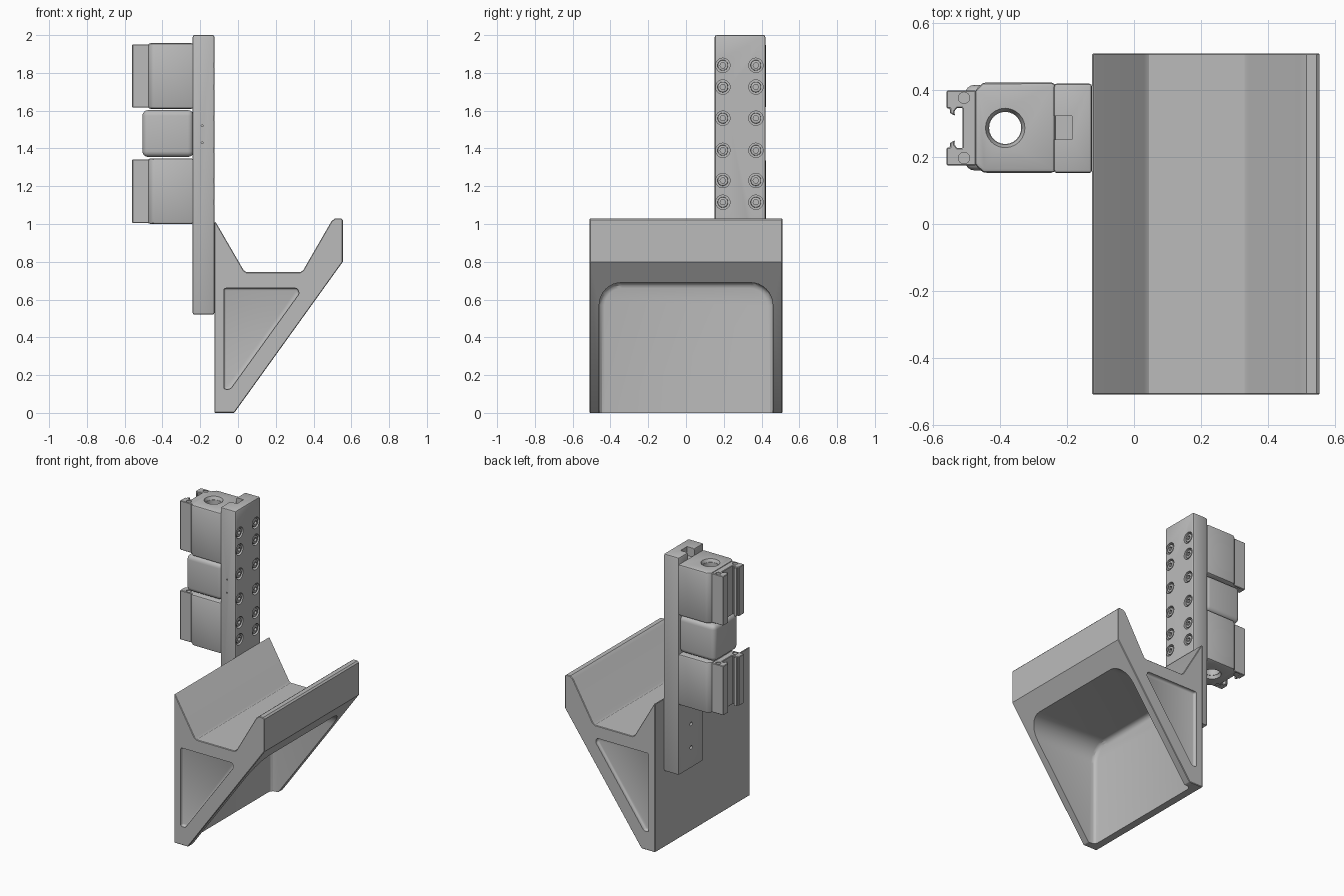
import bpy
import bmesh
import math
from mathutils import Matrix, Vector

if "Cube" in bpy.data.objects:
    bpy.data.objects.remove(bpy.data.objects["Cube"], do_unlink=True)

GREY = (0.5, 0.5, 0.5, 1.0)
grey = bpy.data.materials.new("plain grey")
grey.use_nodes = True
grey.diffuse_color = GREY
grey.node_tree.nodes["Principled BSDF"].inputs["Base Color"].default_value = GREY

TURN = {"x": Matrix.Rotation(math.pi / 2, 4, "Y"),
        "y": Matrix.Rotation(math.pi / 2, 4, "X"),
        "z": Matrix.Identity(4)}


def finish(name, bm):
    bmesh.ops.recalc_face_normals(bm, faces=bm.faces)
    mesh = bpy.data.meshes.new(name)
    bm.to_mesh(mesh)
    bm.free()
    mesh.materials.append(grey)
    obj = bpy.data.objects.new(name, mesh)
    bpy.context.collection.objects.link(obj)
    return obj


def prism(name, points, axis, start, end):
    """Extrude a flat outline along an axis."""
    place = {"x": lambda p, d: (d, p[0], p[1]),
             "y": lambda p, d: (p[0], d, p[1]),
             "z": lambda p, d: (p[0], p[1], d)}[axis]
    bm = bmesh.new()
    face = bm.faces.new([bm.verts.new(place(p, start)) for p in points])
    grown = bmesh.ops.extrude_face_region(bm, geom=[face])
    shift = Vector(place((0, 0), end - start))
    bmesh.ops.translate(bm, vec=shift,
                        verts=[v for v in grown["geom"] if isinstance(v, bmesh.types.BMVert)])
    return finish(name, bm)


def box(name, x, y, z):
    return prism(name, [(x[0], y[0]), (x[1], y[0]), (x[1], y[1]), (x[0], y[1])], "z", *z)


def rods(name, centres, axis, radius, length, sides=24, radius_2=None):
    """One object holding equal cylinders at several centres."""
    bm = bmesh.new()
    for c in centres:
        bmesh.ops.create_cone(bm, cap_ends=True, segments=sides, radius1=radius,
                              radius2=radius if radius_2 is None else radius_2,
                              depth=length, matrix=Matrix.Translation(c) @ TURN[axis])
    return finish(name, bm)


def apply(obj, mod):
    with bpy.context.temp_override(object=obj, active_object=obj):
        bpy.ops.object.modifier_apply(modifier=mod.name)


def bevel(obj, width, segments=2, angle=30):
    mod = obj.modifiers.new("round", "BEVEL")
    mod.width, mod.segments = width, segments
    mod.limit_method, mod.angle_limit = "ANGLE", math.radians(angle)
    apply(obj, mod)
    return obj


def cut(obj, *cutters):
    for cutter in cutters:
        cutter.hide_render = True
        mod = obj.modifiers.new("cut", "BOOLEAN")
        mod.operation, mod.solver, mod.object = "DIFFERENCE", "EXACT", cutter
        apply(obj, mod)
        bpy.data.objects.remove(cutter, do_unlink=True)
    return obj


# Cradle: wedge-shaped body with a V-shaped trough on top
HALF = 0.51
cradle = prism("cradle", [(-0.125, 0), (-0.02, 0), (0.555, 0.8), (0.555, 1.02), (0.545, 1.03),
                          (0.515, 1.03), (0.495, 1.015), (0.345, 0.755), (0.33, 0.745),
                          (0.045, 0.745), (0.03, 0.755), (-0.118, 1.01), (-0.125, 1.01)],
               "y", -HALF, HALF)
bevel(cradle, 0.006, 1, 50)

# Large hollow under the slope, with rounded upper corners
R, WALL, CEILING = 0.12, 0.46, 0.69
arch = [(-WALL, -0.1)]
for i in range(9):
    a = math.pi - i * math.pi / 16
    arch.append((-WALL + R + R * math.cos(a), CEILING - R + R * math.sin(a)))
arch += [(-y, z) for y, z in reversed(arch)]
hollow = bevel(prism("hollow_cutter", arch, "x", -0.07, 0.9), 0.03, 3, 40)
cut(cradle, hollow)

# Shallow triangular recess in each end
for side in (-1, 1):
    recess = prism("recess_cutter", [(-0.075, 0.125), (-0.04, 0.125), (0.325, 0.632),
                                     (0.315, 0.66), (-0.075, 0.66)],
                   "y", side * (HALF - 0.022), side * 0.6)
    cut(cradle, bevel(recess, 0.012, 3))

# Upright post with key slot, screw bores and mounting holes
MID = 0.287
post = bevel(box("post", (-0.24, -0.125), (0.152, 0.42), (0.52, 2.0)), 0.01)
screws = [(-0.125, y, z) for y in (0.195, 0.37)
          for z in (1.84, 1.725, 1.56, 1.39, 1.23, 1.115)]
cut(post,
    box("slot_cutter", (-0.3, -0.185), (0.253, 0.323), (1.94, 2.1)),
    rods("bore_cutter", screws, "x", 0.038, 0.05),
    rods("hole_cutter", [(-0.24, MID, z) for z in (0.66, 0.82)], "x", 0.012, 0.1, 16),
    rods("pin_cutter", [(-0.19, 0.152, z) for z in (1.43, 1.52)], "y", 0.005, 0.04, 8))

# Socket-head screws
heads = rods("screw_heads", [(x - 0.017, y, z) for x, y, z in screws], "x", 0.028, 0.028)
bevel(heads, 0.004)
cut(heads, rods("hex_cutter", screws, "x", 0.015, 0.036, 6))

# Carriage blocks with a shared vertical bore
BORE = (-0.385, MID)
parts = [cradle, post, heads]
for name, low, high in (("upper", 1.61, 1.957), ("lower", 1.0, 1.347)):
    block = prism(name + "_block", [(-0.235, 0.153), (-0.452, 0.153), (-0.476, 0.178),
                                    (-0.476, 0.398), (-0.452, 0.423), (-0.235, 0.423)],
                  "z", low, high)
    bevel(block, 0.012)
    cut(block, rods("bore_cutter", [(*BORE, 1.5)], "z", 0.048, 2))
    for z, r1, r2 in ((low, 0.068, 0.05), (high, 0.05, 0.068)):
        cut(block, rods("sink_cutter", [(*BORE, z)], "z", r1, 0.04, 24, r2))
    parts.append(block)

    # Clip rail: channel section with a hooked lip on each arm
    arm = [(-0.472, 0.112), (-0.56, 0.112), (-0.56, 0.058), (-0.55, 0.058), (-0.55, 0.045),
           (-0.535, 0.036), (-0.537, 0.05), (-0.528, 0.06), (-0.512, 0.06)]
    outline = [(x, MID + y) for x, y in arm] + [(x, MID - y) for x, y in reversed(arm)]
    clip = prism(name + "_clip", outline, "z", low + 0.006, high - 0.006)
    bevel(clip, 0.003, 1, 80)
    spots = [(-0.508, MID + s * 0.09, z) for s in (-1, 1) for z in (low + 0.006, high - 0.006)]
    cut(clip, rods("spot_cutter", spots, "z", 0.017, 0.012, 16))
    parts.append(clip)

# Middle block joining the two carriages
middle = box("middle_block", (-0.506, -0.235), (0.16, 0.416), (1.355, 1.603))
bevel(middle, 0.03, 4)
cut(middle, rods("bore_cutter", [(*BORE, 1.5)], "z", 0.048, 2))
parts.append(middle)

# Smooth the rounded edges, keep corners sharp
bpy.ops.object.select_all(action="DESELECT")
for obj in parts:
    obj.select_set(True)
bpy.context.view_layer.objects.active = parts[0]
bpy.ops.object.shade_smooth_by_angle(angle=math.radians(30))
